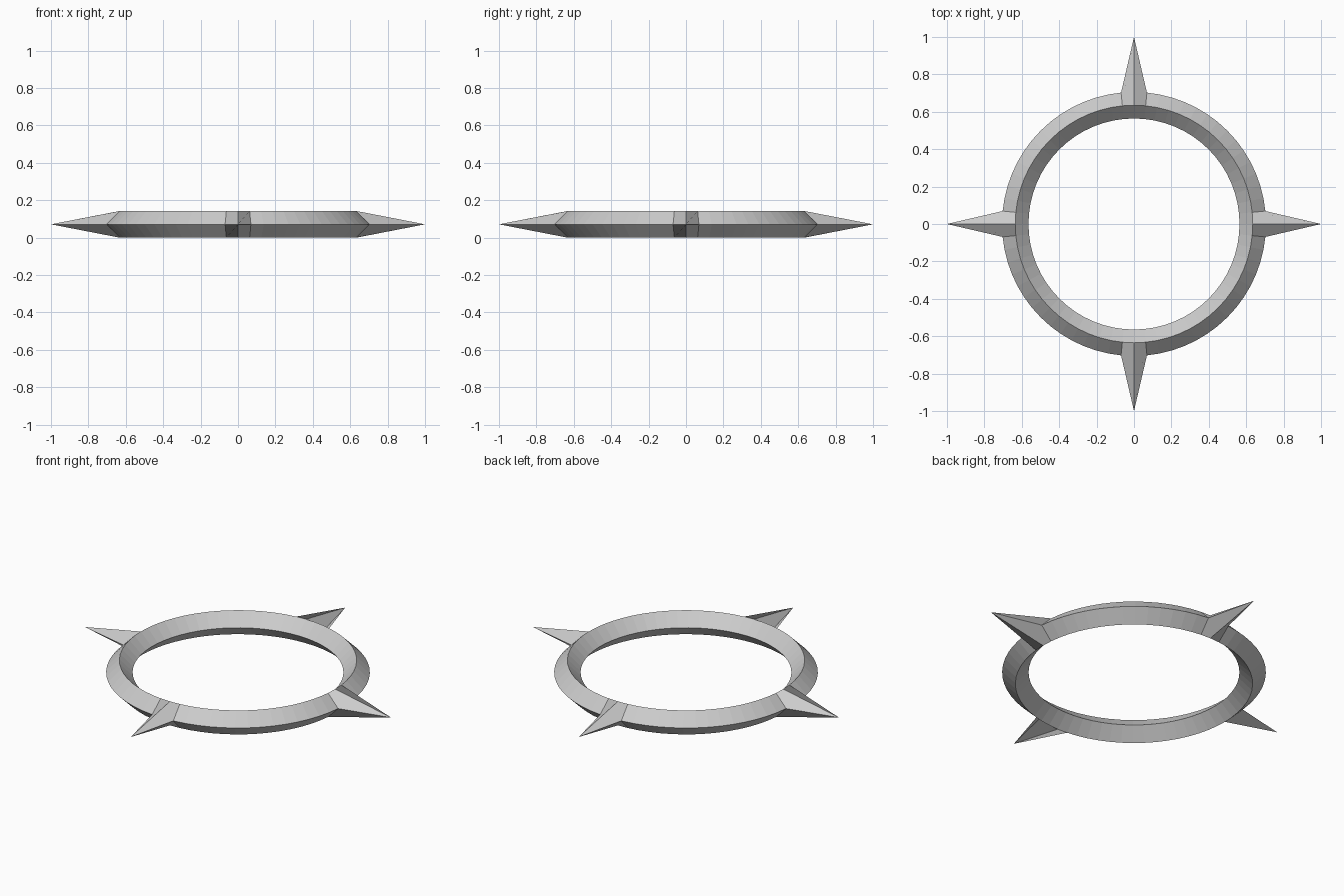
import bpy
import math

if "Cube" in bpy.data.objects:
    bpy.data.objects.remove(bpy.data.objects["Cube"])

MAJOR, MINOR, TIP = 0.635, 0.0708, 1.0

# Ring with a diamond cross-section
bpy.ops.mesh.primitive_torus_add(
    major_segments=64, minor_segments=4,
    major_radius=MAJOR, minor_radius=MINOR, location=(0, 0, 0))
ring = bpy.context.object
ring.name = "spiked_ring"

# Pull the four outer-edge vertices on the axes out into spikes
for v in ring.data.vertices:
    r = math.hypot(v.co.x, v.co.y)
    on_axis = min(abs(v.co.x), abs(v.co.y)) < 1e-3
    if on_axis and r > MAJOR + MINOR * 0.9:
        v.co.x *= TIP / r
        v.co.y *= TIP / r

# Stand the ring on the ground plane
for v in ring.data.vertices:
    v.co.z += MINOR
for p in ring.data.polygons:
    p.use_smooth = False
ring.data.update()
